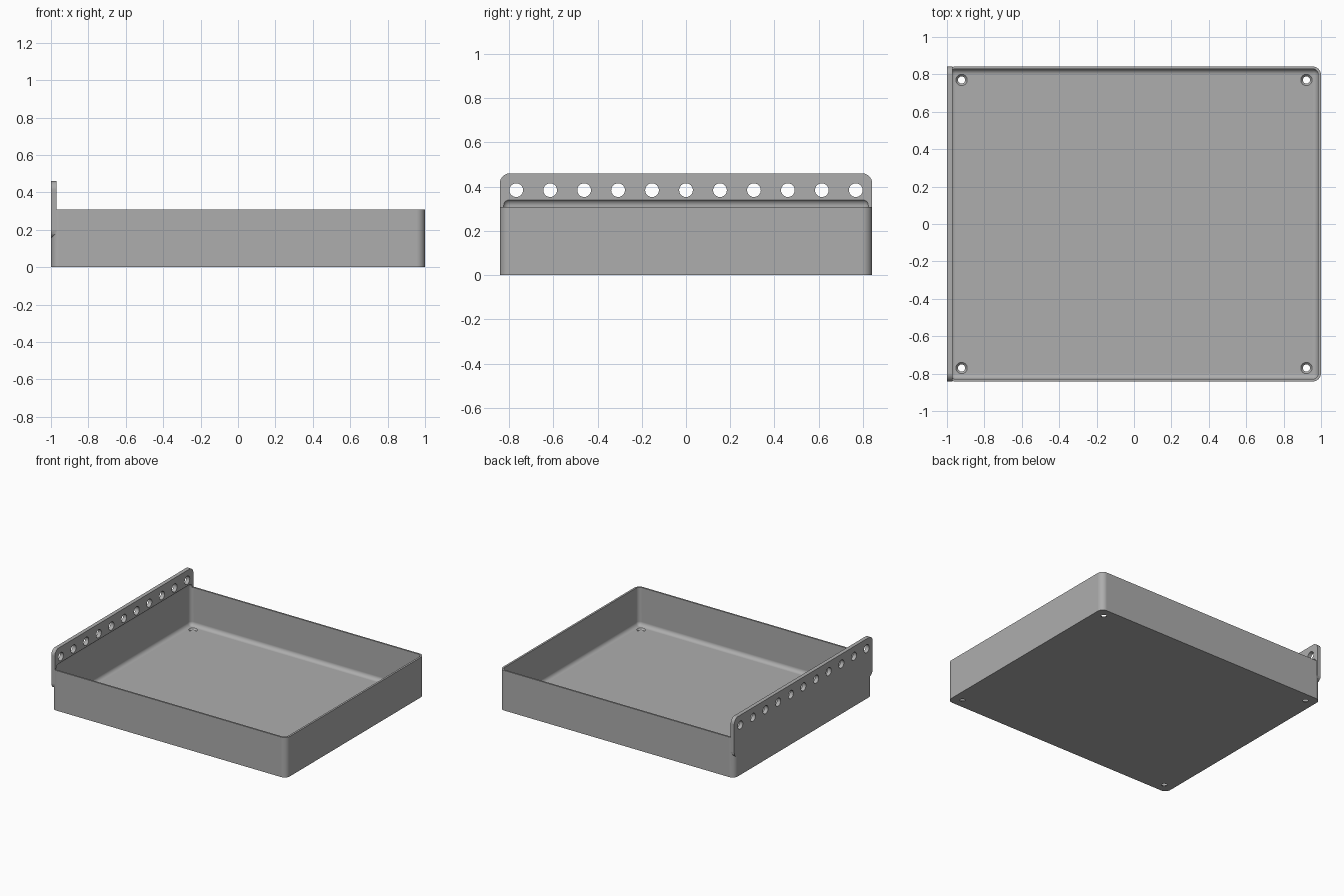
import bpy
import bmesh
from math import radians
from mathutils import Matrix, Vector

HX, HY = 1.0, 0.842          # half size of the tray
RIM, TOP = 0.308, 0.46       # heights of tray rim and plate top
WALL, PLATE = 0.015, 0.03    # wall and plate thickness

cube = bpy.data.objects.get("Cube")
if cube:
    bpy.data.objects.remove(cube, do_unlink=True)

grey = bpy.data.materials.new("plain grey")
grey.use_nodes = True
colour = (0.42, 0.42, 0.42, 1)
grey.diffuse_color = colour
grey.node_tree.nodes["Principled BSDF"].inputs["Base Color"].default_value = colour


def make_object(name, bm):
    bmesh.ops.recalc_face_normals(bm, faces=bm.faces)
    mesh = bpy.data.meshes.new(name)
    bm.to_mesh(mesh)
    bm.free()
    mesh.materials.append(grey)
    obj = bpy.data.objects.new(name, mesh)
    bpy.context.collection.objects.link(obj)
    return obj


def rounded_box(name, low, high, radius, axes, segments=8):
    """Box between two corners, rounding the edges that run along the given axes."""
    bm = bmesh.new()
    low, high = Vector(low), Vector(high)
    bmesh.ops.create_cube(bm, size=1)
    for v in bm.verts:
        v.co = [high[i] if v.co[i] > 0 else low[i] for i in range(3)]
    edges = [e for e in bm.edges
             if any(abs((e.verts[0].co - e.verts[1].co)[a]) > 0.001 for a in axes)]
    bmesh.ops.bevel(bm, geom=edges, offset=radius, segments=segments,
                    profile=0.5, affect='EDGES')
    return make_object(name, bm)


def round_cutters(name, places, r_start, r_end, depth, turn=Matrix()):
    """Several cylinders or cones in one mesh, centred on the given places."""
    bm = bmesh.new()
    for p in places:
        bmesh.ops.create_cone(bm, cap_ends=True, segments=32, radius1=r_start,
                              radius2=r_end, depth=depth,
                              matrix=Matrix.Translation(p) @ turn)
    return make_object(name, bm)


def combine(target, other, operation):
    mod = target.modifiers.new(operation.lower(), 'BOOLEAN')
    mod.operation = operation
    mod.solver = 'EXACT'
    mod.object = other
    bpy.context.view_layer.objects.active = target
    bpy.ops.object.modifier_apply(modifier=mod.name)
    bpy.data.objects.remove(other, do_unlink=True)


# Tray block with rounded vertical corners
tray = rounded_box("tray", (-HX, -HY, 0), (HX, HY, RIM), 0.045, [2])

# Upright plate with four rounded corners on the outer wall
plate = rounded_box("mounting_plate", (-HX, -HY, 0.155), (PLATE - HX, HY, TOP), 0.045, [0])
combine(tray, plate, 'UNION')

# Hollow, rounded on every edge, also undercutting the plate
hollow = rounded_box("hollow_cutter", (WALL - HX, 0.013 - HY, WALL),
                     (HX - WALL, HY - 0.013, 0.344), 0.03, [0, 1, 2])
combine(tray, hollow, 'DIFFERENCE')

# Row of holes through the plate
row = [(PLATE / 2 - HX, i * 0.1536, 0.384) for i in range(-5, 6)]
combine(tray, round_cutters("plate_hole_cutter", row, 0.031, 0.031, 0.2,
                            Matrix.Rotation(radians(90), 4, 'Y')), 'DIFFERENCE')

# Countersunk screw holes in the floor corners
corners = [Vector((x, y, 0)) for x in (-0.922, 0.922) for y in (-0.77, 0.77)]
combine(tray, round_cutters("screw_hole_cutter", corners, 0.019, 0.019, 0.1), 'DIFFERENCE')
sinks = [c + Vector((0, 0, 0.011)) for c in corners]
combine(tray, round_cutters("countersink_cutter", sinks, 0.017, 0.036, 0.019), 'DIFFERENCE')

# Smooth fillets, crisp edges, flat walls
bpy.ops.object.select_all(action='DESELECT')
tray.select_set(True)
bpy.context.view_layer.objects.active = tray
bpy.ops.object.shade_smooth_by_angle(angle=radians(30))
flat = tray.modifiers.new("flat_walls", 'WEIGHTED_NORMAL')
flat.keep_sharp = True
